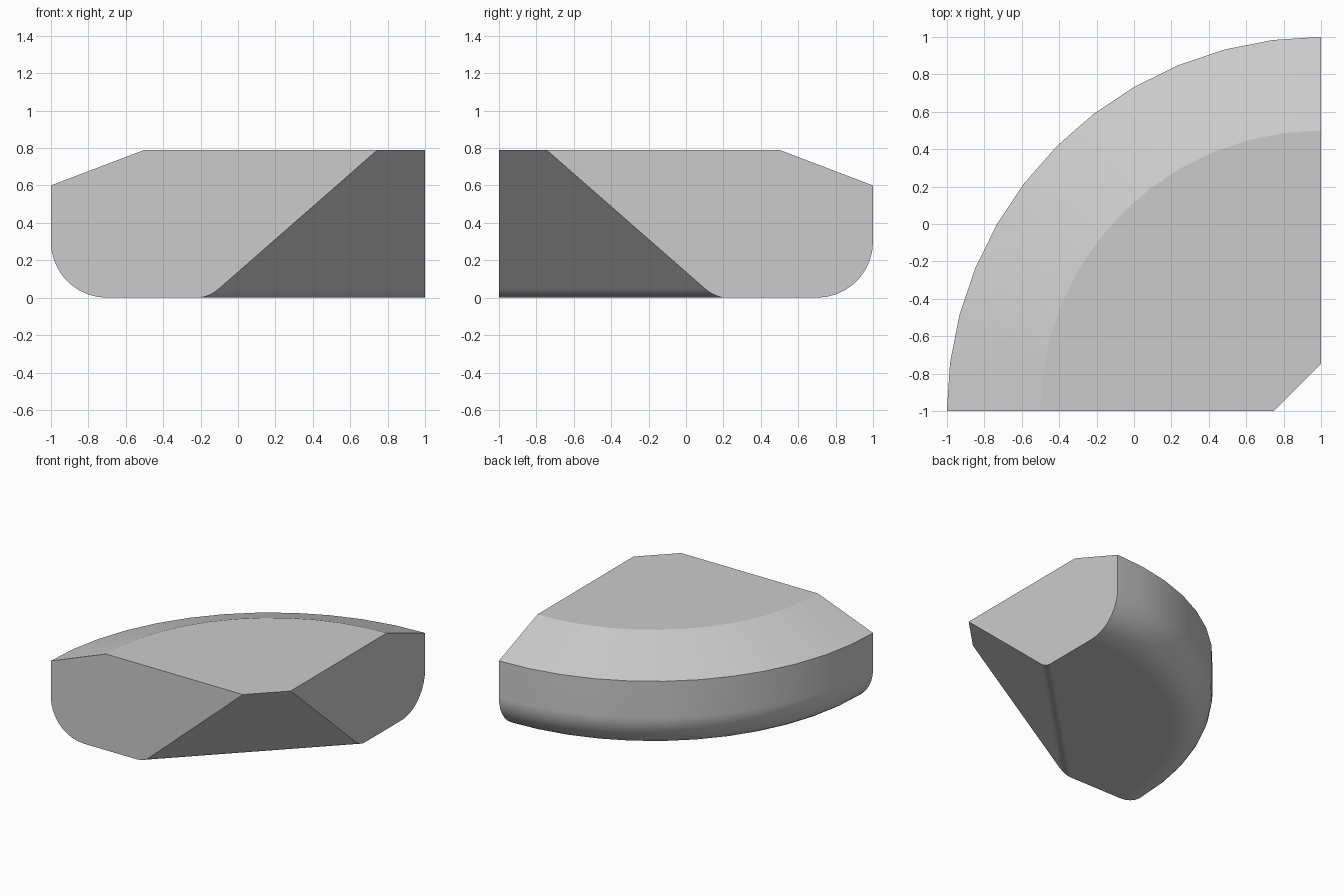
import bpy
import bmesh
from math import pi, sin, cos
from mathutils import Vector, Matrix

cube = bpy.data.objects.get("Cube")
if cube:
    bpy.data.objects.remove(cube, do_unlink=True)

HEIGHT, RADIUS, ROUND = 0.79, 2.0, 0.3
CORNER = Vector((1, -1, 0))  # centre of the arc

stone = bpy.data.materials.new("plain grey")
stone.use_nodes = True
GREY = (0.6, 0.6, 0.6, 1)
stone.diffuse_color = GREY
stone.node_tree.nodes["Principled BSDF"].inputs["Base Color"].default_value = GREY

bm = bmesh.new()


def slice_off(point, normal):
    """Remove everything beyond a plane and close the opening."""
    bmesh.ops.bisect_plane(bm, geom=bm.verts[:] + bm.edges[:] + bm.faces[:], dist=1e-5,
                           plane_co=point, plane_no=normal, clear_outer=True)
    bmesh.ops.holes_fill(bm, edges=[e for e in bm.edges if e.is_boundary], sides=0)


# Round body: rounded bottom rim, straight wall, sloping top rim
steps = 9
profile = [(RADIUS - ROUND + ROUND * sin(pi / 2 * i / steps),
            ROUND - ROUND * cos(pi / 2 * i / steps)) for i in range(steps + 1)]
profile += [(RADIUS, 0.6), (1.5, HEIGHT)]
verts = [bm.verts.new(CORNER + Vector((-r, 0, z))) for r, z in profile]
edges = [bm.edges.new(pair) for pair in zip(verts, verts[1:])]
bmesh.ops.spin(bm, geom=verts + edges, cent=CORNER, axis=(0, 0, 1),
               angle=2 * pi, steps=48, use_duplicate=False)
bmesh.ops.remove_doubles(bm, verts=bm.verts[:], dist=1e-4)
bmesh.ops.holes_fill(bm, edges=[e for e in bm.edges if e.is_boundary], sides=0)
bmesh.ops.recalc_face_normals(bm, faces=bm.faces[:])

# Flat front and left sides, leaving a quarter
slice_off(CORNER, (0, -1, 0))
slice_off(CORNER, (1, 0, 0))

# Slanted corner with a softened bottom edge: (distance from corner, height)
top, start, bend, end = (Vector(p) for p in ((0.255, HEIGHT), (1.10, 0.05), (1.157, 0), (1.22, 0)))
soft = [start.lerp(bend, t).lerp(bend.lerp(end, t), t) for t in (i / 5 for i in range(6))]
outline = [top] + soft
for a, b in zip(outline, outline[1:]):
    along = b - a
    slope = Vector((-along.y, -along.y, 0))
    normal = Vector((-along.y, along.y, -along.x))
    slice_off(CORNER + Vector((-a.x, 0, a.y)), normal.normalized())

bmesh.ops.recalc_face_normals(bm, faces=bm.faces[:])
mesh = bpy.data.meshes.new("quarter_block")
bm.to_mesh(mesh)
bm.free()
mesh.materials.append(stone)
block = bpy.data.objects.new("quarter_block", mesh)
bpy.context.collection.objects.link(block)

# Smooth curves, crisp edges
bpy.ops.object.select_all(action="DESELECT")
block.select_set(True)
bpy.context.view_layer.objects.active = block
bpy.ops.object.shade_smooth_by_angle(angle=pi / 12)
weighted = block.modifiers.new("flat_face_shading", "WEIGHTED_NORMAL")
weighted.keep_sharp = True
